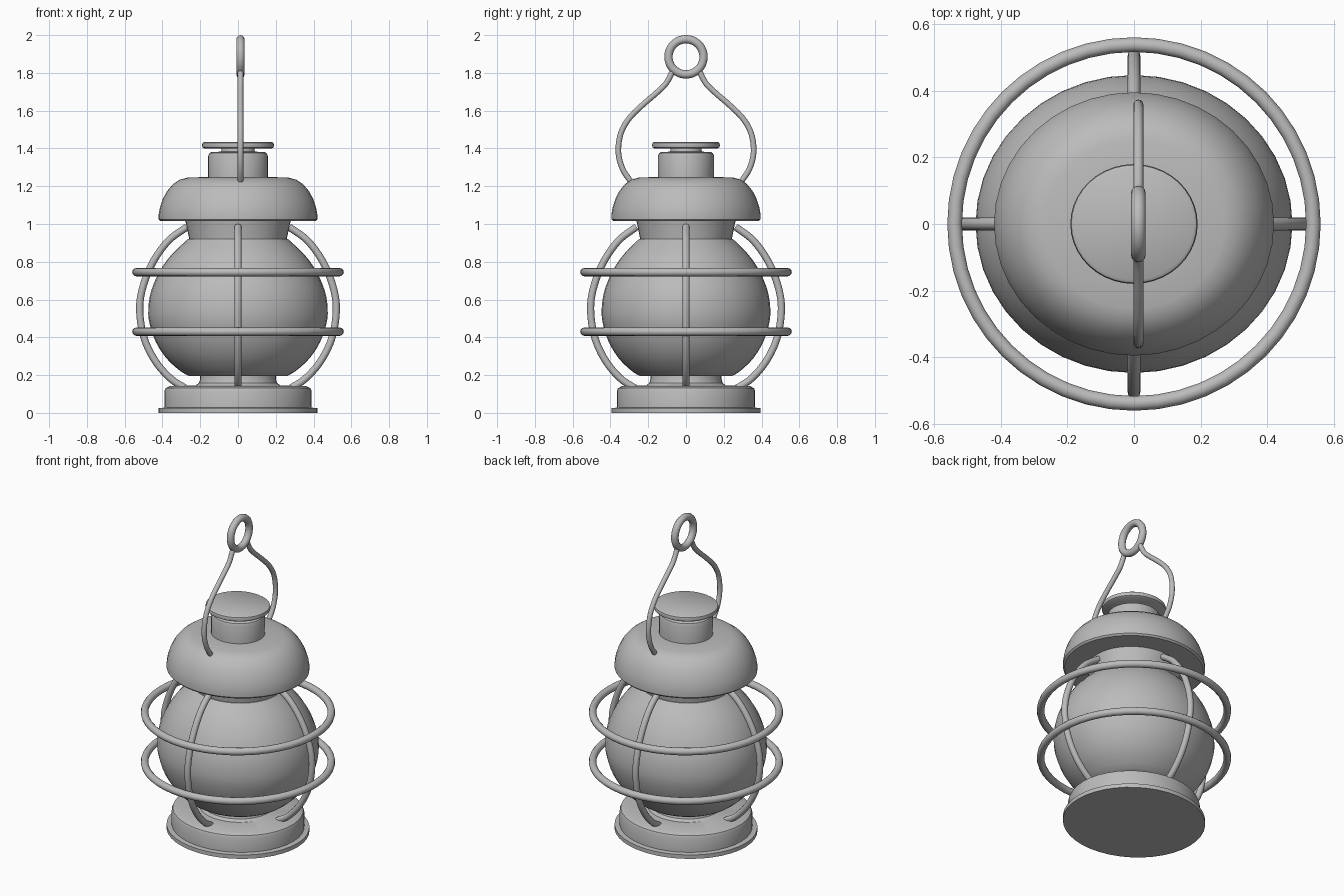
import bpy, bmesh, math
from mathutils import Vector

if "Cube" in bpy.data.objects:
    bpy.data.objects.remove(bpy.data.objects["Cube"])

mat = bpy.data.materials.new("plain grey")
mat.diffuse_color = (0.5, 0.5, 0.5, 1)
mat.use_nodes = True
mat.node_tree.nodes["Principled BSDF"].inputs["Base Color"].default_value = mat.diffuse_color


def finish(name, bm, angle=35):
    bmesh.ops.recalc_face_normals(bm, faces=bm.faces[:])
    me = bpy.data.meshes.new(name)
    bm.to_mesh(me)
    bm.free()
    me.materials.append(mat)
    ob = bpy.data.objects.new(name, me)
    bpy.context.collection.objects.link(ob)
    bpy.ops.object.select_all(action='DESELECT')
    ob.select_set(True)
    bpy.context.view_layer.objects.active = ob
    bpy.ops.object.shade_smooth_by_angle(angle=math.radians(angle))
    return ob


def skin(bm, rings, closed=False):
    n = len(rings[0])
    for a, b in zip(rings, rings[1:] + rings[:1] if closed else rings[1:]):
        for i in range(n):
            j = (i + 1) % n
            bm.faces.new((a[i], a[j], b[j], b[i]))
    if not closed:
        bm.faces.new(rings[0])
        bm.faces.new(rings[-1])


def lathe(name, profile, n=40, depth=0.94):
    # slightly oval turned body, capped at both ends
    bm = bmesh.new()
    skin(bm, [[bm.verts.new((r * math.cos(2 * math.pi * i / n),
                             r * depth * math.sin(2 * math.pi * i / n), z))
               for i in range(n)] for r, z in profile])
    return finish(name, bm)


def smooth(points, steps=5):
    # Catmull-Rom interpolation
    p = [Vector(q) for q in points]
    p = [2 * p[0] - p[1]] + p + [2 * p[-1] - p[-2]]
    out = []
    for a, b, c, d in zip(p, p[1:], p[2:], p[3:]):
        for k in range(steps):
            t = k / steps
            out.append(0.5 * (2 * b + (c - a) * t + (2 * a - 5 * b + 4 * c - d) * t * t
                              + (3 * b - a - 3 * c + d) * t ** 3))
    return out + [p[-2]]


def tube(name, path, side, radius, closed=False, n=12):
    # round rod along a planar path; side is the plane normal
    bm = bmesh.new()
    side = Vector(side)
    rings = []
    m = len(path)
    for i, c in enumerate(path):
        a = path[(i - 1) % m] if closed else path[max(i - 1, 0)]
        b = path[(i + 1) % m] if closed else path[min(i + 1, m - 1)]
        nrm = (b - a).normalized().cross(side)
        rings.append([bm.verts.new(c + radius * (math.cos(t) * nrm + math.sin(t) * side))
                      for t in [2 * math.pi * k / n for k in range(n)]])
    skin(bm, rings, closed)
    return finish(name, bm, 50)


def circle(r, n=48):
    return [(r * math.cos(2 * math.pi * i / n), r * math.sin(2 * math.pi * i / n)) for i in range(n)]


# base with flange and collar
lathe("base", [(0.42, 0), (0.42, 0.025), (0.39, 0.028), (0.39, 0.115), (0.383, 0.131),
               (0.36, 0.142), (0.225, 0.145), (0.207, 0.158), (0.2, 0.18), (0.2, 0.21)])

# globe
globe = smooth([(0.26, 0.195), (0.31, 0.225), (0.38, 0.29), (0.435, 0.375), (0.468, 0.47),
                (0.475, 0.55), (0.46, 0.645), (0.415, 0.75), (0.35, 0.84), (0.265, 0.92)], 3)
lathe("globe", globe)

# neck and domed hood
lathe("neck", [(0.258, 0.915), (0.26, 0.93), (0.282, 1.03)])
lathe("hood", [(0.41, 1.015), (0.42, 1.025), (0.42, 1.05), (0.413, 1.09), (0.397, 1.135),
               (0.375, 1.175), (0.345, 1.21), (0.31, 1.234), (0.27, 1.245), (0.15, 1.25)])

# chimney and top disc
lathe("chimney", [(0.158, 1.24), (0.158, 1.36), (0.152, 1.375), (0.14, 1.381),
                  (0.09, 1.383), (0.085, 1.41)])
lathe("top_disc", [(0.178, 1.4), (0.188, 1.406), (0.191, 1.417), (0.188, 1.429), (0.178, 1.435)])

# horizontal guard rings
for name, z in (("lower_guard_ring", 0.43), ("upper_guard_ring", 0.745)):
    tube(name, [Vector((x, y, z)) for x, y in circle(0.538)], (0, 0, 1), 0.022, True)

# four vertical guard ribs
rib = smooth([(0.27, 0.985), (0.37, 0.91), (0.455, 0.79), (0.508, 0.65), (0.52, 0.53),
              (0.495, 0.39), (0.435, 0.27), (0.355, 0.18), (0.28, 0.132)])
for name, dx, dy in (("right", 1, 0), ("left", -1, 0), ("back", 0, 0.97), ("front", 0, -0.97)):
    tube(name + "_guard_rib", [Vector((r * dx, r * dy, z)) for r, z in rib],
         (1, 0, 0) if dy else (0, 1, 0), 0.019)

# carrying handle and its ring
bail = smooth([(0.285, 1.215), (0.335, 1.29), (0.358, 1.38), (0.345, 1.48), (0.30, 1.56),
               (0.23, 1.63), (0.155, 1.695), (0.105, 1.745), (0.07, 1.81)])
for name, s in (("back_handle", 1), ("front_handle", -1)):
    tube(name, [Vector((0.013, s * y, z)) for y, z in bail], (1, 0, 0), 0.015)
tube("handle_ring", [Vector((0.013, y, 1.885 + z)) for y, z in circle(0.093)], (1, 0, 0), 0.022, True)
